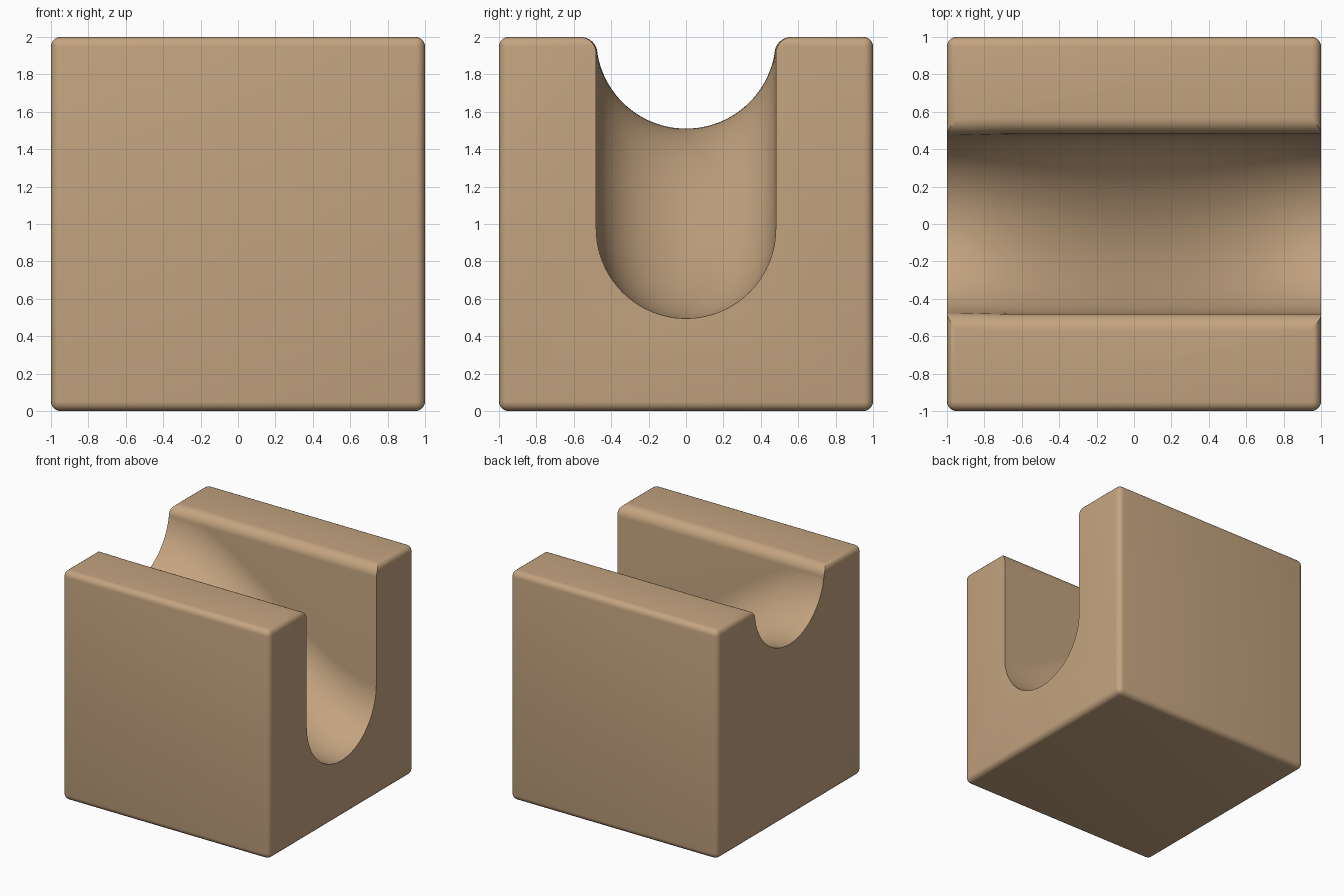
import bpy, bmesh, math

if "Cube" in bpy.data.objects:
    bpy.data.objects.remove(bpy.data.objects["Cube"])

R = 0.48          # groove radius
FILLET = 0.09     # rounding along the groove's upper lips
LIP = 2.0 - FILLET

wood = bpy.data.materials.new("light wood")
wood.diffuse_color = (0.55, 0.37, 0.215, 1)
wood.use_nodes = True
wood.node_tree.nodes["Principled BSDF"].inputs["Base Color"].default_value = wood.diffuse_color

# Block: cube with rounded edges
bpy.ops.mesh.primitive_cube_add(size=2, location=(0, 0, 1))
block = bpy.context.object
block.name = "ramp_block"
block.data.materials.append(wood)
bev = block.modifiers.new("rounded_edges", 'BEVEL')
bev.width = 0.05
bev.segments = 5


def groove_profile(zc):
    """U-shaped section with flared lips, as (y, z) from left to right."""
    z_end = min(zc, LIP)
    a_end = math.acos((zc - z_end) / R)
    half = [(R * math.sin(a_end * i / 20), zc - R * math.cos(a_end * i / 20))
            for i in range(21)]
    y0 = half[-1][0]
    for i in range(9):
        a = math.pi / 2 * i / 8
        half.append((y0 + FILLET * (1 - math.cos(a)),
                     LIP + 0.0001 + FILLET * math.sin(a)))
    half.append((y0 + FILLET, 2.2))
    return [(-y, z) for y, z in half[:0:-1]] + half


# Groove cutter: section swept down an S-shaped slope
bm = bmesh.new()
stations = [-1.1] + [-1 + 2 * i / 48 for i in range(49)] + [1.1]
rings = []
for x in stations:
    t = min(max((x + 1) / 2, 0), 1)
    zc = 1.99 - 1.015 * t * t * (3 - 2 * t)
    rings.append([bm.verts.new((x, y, z)) for y, z in groove_profile(zc)])
for a, b in zip(rings, rings[1:]):
    n = len(a)
    for i in range(n):
        j = (i + 1) % n
        bm.faces.new((a[i], a[j], b[j], b[i]))
bm.faces.new(rings[0])
bm.faces.new(rings[-1])
bmesh.ops.recalc_face_normals(bm, faces=bm.faces)
mesh = bpy.data.meshes.new("groove_cutter")
bm.to_mesh(mesh)
bm.free()
mesh.materials.append(wood)
cutter = bpy.data.objects.new("groove_cutter", mesh)
bpy.context.collection.objects.link(cutter)
cutter.hide_render = True

# Cut the groove, then smooth the rounded surfaces
cut = block.modifiers.new("groove", 'BOOLEAN')
cut.operation = 'DIFFERENCE'
cut.solver = 'EXACT'
cut.object = cutter
bpy.context.view_layer.objects.active = block
for m in ("rounded_edges", "groove"):
    bpy.ops.object.modifier_apply(modifier=m)
bpy.data.objects.remove(cutter)
bpy.ops.object.select_all(action='DESELECT')
block.select_set(True)
bpy.ops.object.shade_smooth_by_angle(angle=math.radians(35))
